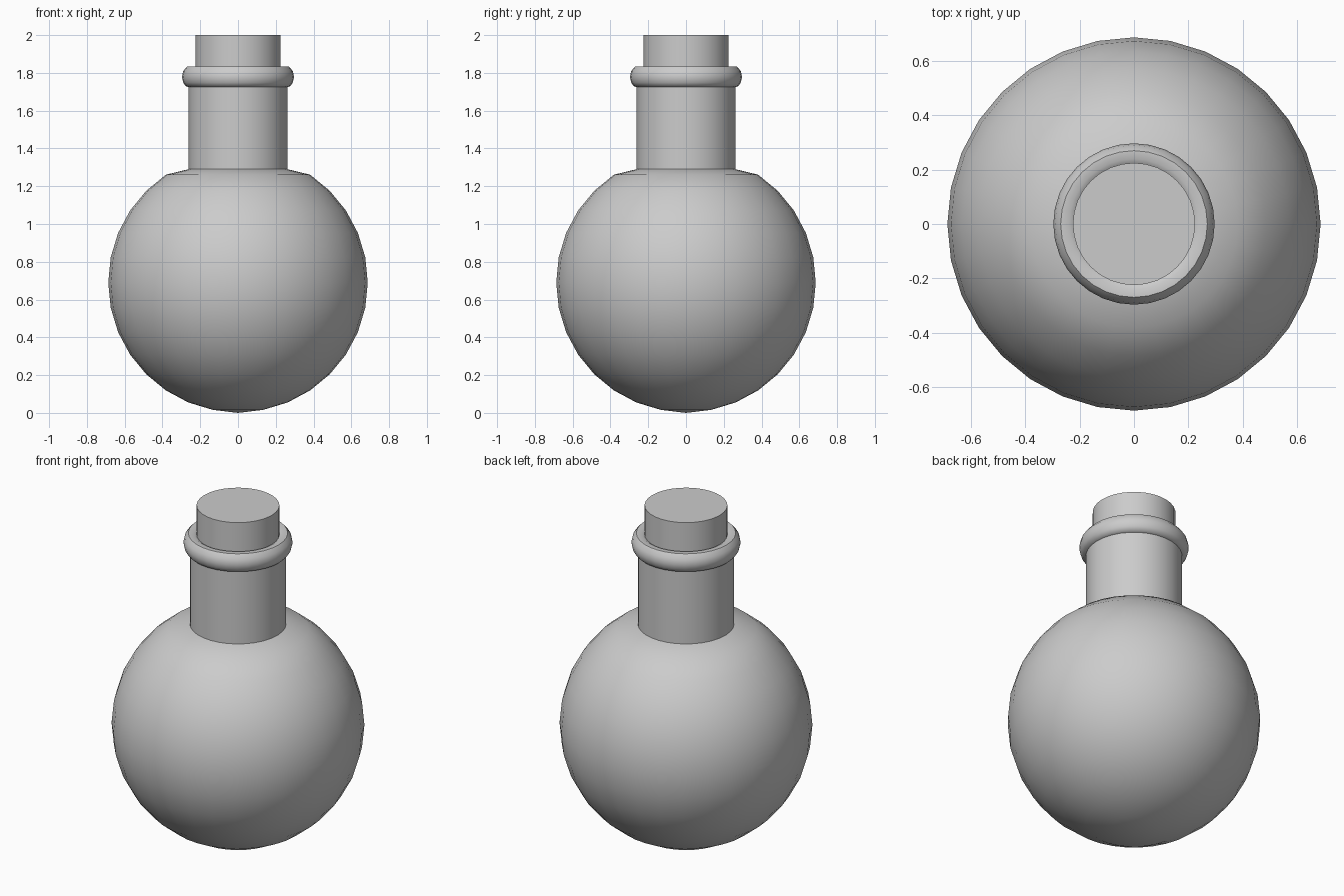
import bpy, bmesh, math

if "Cube" in bpy.data.objects:
    bpy.data.objects.remove(bpy.data.objects["Cube"])

SEG = 32

def lathe(name, profile, angle=50):
    """Revolve (radius, z) points around z; radius 0 becomes a pole."""
    bm = bmesh.new()
    rings = []
    for r, z in profile:
        if r == 0:
            rings.append([bm.verts.new((0, 0, z))] * SEG)
        else:
            rings.append([bm.verts.new((r * math.cos(2 * math.pi * i / SEG),
                                        r * math.sin(2 * math.pi * i / SEG), z))
                          for i in range(SEG)])
    for lo, hi in zip(rings, rings[1:]):
        for i in range(SEG):
            j = (i + 1) % SEG
            quad = list(dict.fromkeys((lo[i], lo[j], hi[j], hi[i])))
            bm.faces.new(quad)
    bmesh.ops.recalc_face_normals(bm, faces=bm.faces)
    mesh = bpy.data.meshes.new(name)
    bm.to_mesh(mesh)
    bm.free()
    obj = bpy.data.objects.new(name, mesh)
    bpy.context.collection.objects.link(obj)
    bpy.ops.object.select_all(action='DESELECT')
    obj.select_set(True)
    bpy.context.view_layer.objects.active = obj
    bpy.ops.object.shade_smooth_by_angle(angle=math.radians(angle))
    return obj

# Round flask body: sphere rings up to the shoulder
R, CZ = 0.687, 0.69
body = [(0, 0.0)]
for k in range(1, 14):
    a = math.pi * k / 16
    body.append((R * math.sin(a), CZ - R * math.cos(a)))

# Straight neck and rounded lip, closing in on the stopper
neck = [(0.262, 1.29), (0.262, 1.725)]
lip = [(0.277, 1.73), (0.29, 1.748), (0.297, 1.778), (0.29, 1.81),
       (0.27, 1.834), (0.24, 1.834), (0.225, 1.825)]
lathe("flask", body + neck + lip)

# Cylindrical stopper pushed into the neck
lathe("stopper", [(0, 1.7), (0.225, 1.7), (0.225, 2.0), (0, 2.0)])
